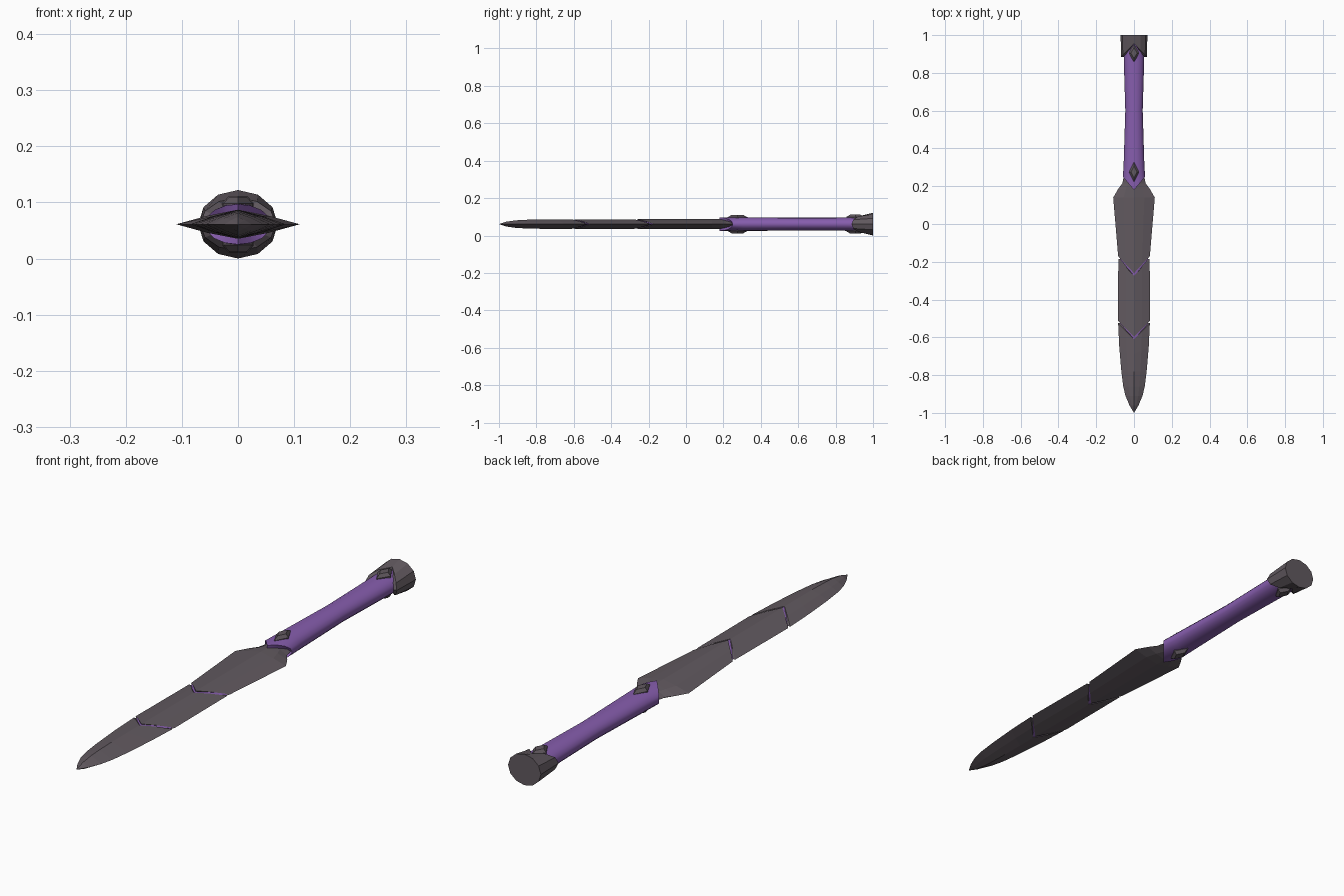
import bpy, bmesh, math

old = bpy.data.objects.get("Cube")
if old:
    bpy.data.objects.remove(old)

MID_Z = 0.061


def material(name, colour):
    mat = bpy.data.materials.new(name)
    mat.use_nodes = True
    mat.diffuse_color = colour
    bsdf = next(n for n in mat.node_tree.nodes if n.type == 'BSDF_PRINCIPLED')
    bsdf.inputs["Base Color"].default_value = colour
    bsdf.inputs["Roughness"].default_value = 0.6
    return mat


STEEL = material("dark_steel", (0.12, 0.10, 0.115, 1))
PURPLE = material("purple", (0.24, 0.11, 0.42, 1))


def finish(name, bm, mat, smooth=0):
    bmesh.ops.remove_doubles(bm, verts=bm.verts, dist=0.0002)
    bmesh.ops.recalc_face_normals(bm, faces=bm.faces)
    mesh = bpy.data.meshes.new(name)
    bm.to_mesh(mesh)
    bm.free()
    mesh.materials.append(mat)
    obj = bpy.data.objects.new(name, mesh)
    bpy.context.collection.objects.link(obj)
    if smooth:
        bpy.ops.object.select_all(action='DESELECT')
        obj.select_set(True)
        bpy.context.view_layer.objects.active = obj
        bpy.ops.object.shade_smooth_by_angle(angle=math.radians(smooth))
    return obj


def loft(name, shape, rings, mat, caps=(False, False), smooth=0):
    """Skin rings of (side y, chevron depth, half width, half height)."""
    bm = bmesh.new()
    loops = [[bm.verts.new((x * w, y - v * (1 - abs(x)), MID_Z + z * h))
              for x, z in shape] for y, v, w, h in rings]
    n = len(shape)
    for a, b in zip(loops, loops[1:]):
        for i in range(n):
            j = (i + 1) % n
            bm.faces.new((a[i], a[j], b[j], b[i]))
    if caps[0]:
        bm.faces.new(loops[0])
    if caps[1]:
        bm.faces.new(loops[-1])
    return finish(name, bm, mat, smooth)


def circle(n):
    return [(math.sin(math.tau * i / n), math.cos(math.tau * i / n)) for i in range(n)]


# Cross-section of the blade: a diamond with slightly full sides
DIAMOND = [(1, 0), (.5, .58), (0, 1), (-.5, .58), (-1, 0), (-.5, -.58), (0, -1), (.5, -.58)]

# Blade in three plates, parted by chevron gaps
loft("blade_tip", DIAMOND, [
    (-1.0, 0, 0, 0), (-.96, 0, .024, .013), (-.91, 0, .045, .020), (-.86, 0, .057, .023),
    (-.78, 0, .067, .025), (-.65, .04, .078, .025), (-.525, .085, .084, .025),
    (-.525, .085, .070, .020)], STEEL)
loft("blade_middle", DIAMOND, [
    (-.512, .085, .070, .020), (-.512, .085, .085, .025),
    (-.185, .09, .083, .025), (-.185, .09, .070, .020)], STEEL)
loft("blade_base", DIAMOND, [
    (-.17, .09, .070, .020), (-.17, .09, .084, .026), (.14, 0, .110, .026),
    (.185, 0, .084, .026), (.215, 0, .062, .026), (.25, 0, .054, .026)],
    STEEL, (False, True))
loft("blade_core", DIAMOND, [
    (-.60, .06, .074, .0225), (-.1, .06, .074, .0225)], PURPLE, (True, True))

# Grip with a pointed front and a narrow waist
loft("grip", circle(16), [
    (.25, .07, .046, .020), (.25, .07, .059, .036), (.31, .02, .055, .037),
    (.60, 0, .046, .034), (.80, 0, .052, .035), (.97, 0, .056, .037)],
    PURPLE, (False, True), smooth=40)

# Flared pommel with a notched front edge
loft("pommel", circle(12), [
    (.885, -.07, .048, .033), (.885, -.07, .068, .047), (1.0, 0, .071, .061)],
    STEEL, (False, True))


def stud(name, y, length, width, base, top, side):
    """Raised lozenge on the top (side 1) or underside (side -1) of the grip."""
    bm = bmesh.new()
    rings = [[bm.verts.new((dx * width * s, y + dy * length * s, MID_Z + side * z))
              for dx, dy in ((1, 0), (0, 1), (-1, 0), (0, -1))]
             for s, z in ((1, base - .008), (1, base), (.6, top))]
    for a, b in zip(rings, rings[1:]):
        for i in range(4):
            j = (i + 1) % 4
            bm.faces.new((a[i], a[j], b[j], b[i]))
    bm.faces.new(rings[0])
    bm.faces.new(rings[-1])
    finish(name, bm, STEEL)


for label, side in (("upper", 1), ("lower", -1)):
    stud(label + "_guard_stud", .275, .052, .026, .037, .049, side)
    stud(label + "_pommel_stud", .905, .048, .028, .038, .050, side)
